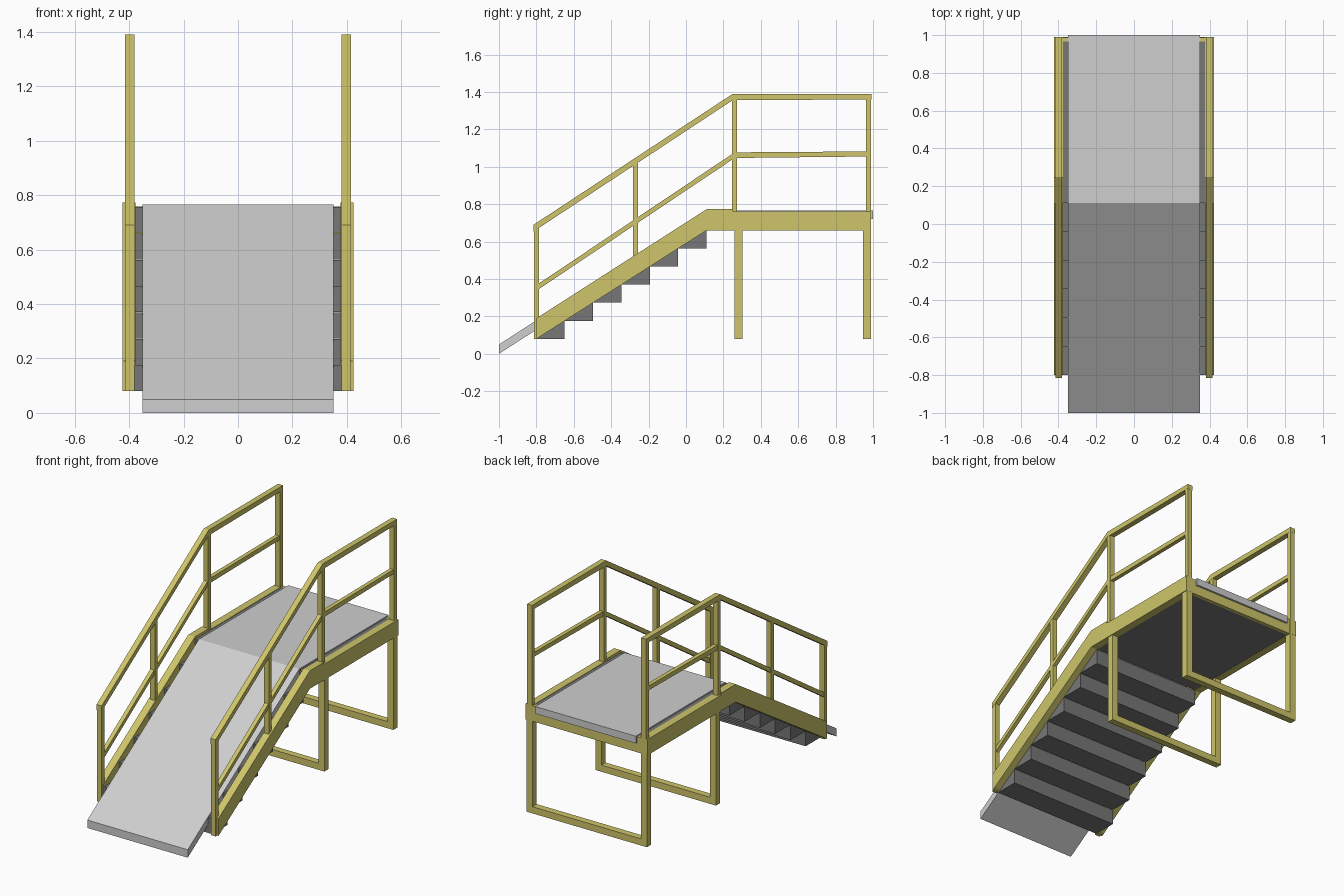
import bpy, bmesh

if "Cube" in bpy.data.objects:
    bpy.data.objects.remove(bpy.data.objects["Cube"])


def material(name, rgb):
    m = bpy.data.materials.new(name)
    m.diffuse_color = (*rgb, 1)
    m.use_nodes = True
    m.node_tree.nodes["Principled BSDF"].inputs["Base Color"].default_value = m.diffuse_color
    return m


YELLOW = material("safety yellow", (0.62, 0.56, 0.145))
LIGHT = material("light grey", (0.62, 0.62, 0.62))
DARK = material("dark grey", (0.185, 0.185, 0.185))


def extrude(name, profile, x0, x1, mat):
    """Extrude a side profile of (y, z) points from x0 to x1."""
    bm = bmesh.new()
    face = bm.faces.new([bm.verts.new((x0, y, z)) for y, z in profile])
    new = bmesh.ops.extrude_face_region(bm, geom=[face])["geom"]
    bmesh.ops.translate(bm, vec=(x1 - x0, 0, 0),
                        verts=[v for v in new if isinstance(v, bmesh.types.BMVert)])
    bmesh.ops.recalc_face_normals(bm, faces=bm.faces)
    mesh = bpy.data.meshes.new(name)
    bm.to_mesh(mesh)
    bm.free()
    ob = bpy.data.objects.new(name, mesh)
    bpy.context.collection.objects.link(ob)
    mesh.materials.append(mat)
    return ob


def box(name, x, y, z, mat):
    return extrude(name, [(y[0], z[0]), (y[1], z[0]), (y[1], z[1]), (y[0], z[1])], *x, mat)


def mirrored(ob):
    ob.modifiers.new("mirror", "MIRROR")
    return ob


def band(top, drop):
    """Closed profile lying below a top line, with the given drops."""
    return top + [(y, z - d) for (y, z), d in reversed(list(zip(top, drop)))]


# Walking surface: ramp and landing in one bent slab
extrude("ramp_slab", band([(-1, 0.05), (0.11, 0.765), (1, 0.765)], [0.05, 0.05, 0.045]),
        -0.35, 0.35, LIGHT)

# Stepped blocks under the ramp, and the landing core
run, rise = 0.91 / 6, 0.58 / 6
for i in range(6):
    y, z = -0.8 + run * i, 0.08 + rise * i
    box(f"step_{i + 1}", (-0.38, 0.38), (y, y + run), (z, z + rise - 0.001), DARK)
box("landing_core", (-0.38, 0.38), (0.11, 0.97), (0.662, 0.757), DARK)

# Side stringers and landing beams
mirrored(extrude("stringer", [(-0.8, 0.08), (-0.8, 0.19), (0.11, 0.773), (0.25, 0.773),
                              (0.25, 0.76), (0.99, 0.76), (0.99, 0.66), (0.11, 0.66)],
                 0.377, 0.424, YELLOW))
box("back_beam", (-0.38, 0.38), (0.965, 0.988), (0.66, 0.758), YELLOW)

# Leg frames: two legs joined by a floor bar
for name, y in (("front", (0.26, 0.302)), ("back", (0.946, 0.989))):
    mirrored(box(name + "_leg", (0.378, 0.42), y, (0.08, 0.67), YELLOW))
    box(name + "_floor_bar", (-0.38, 0.38), y, (0.08, 0.122), YELLOW)

# Handrail posts
for i, (y, z0, z1) in enumerate([(-0.8, 0.08, 0.68), (-0.27, 0.5, 1.02),
                                 (0.26, 0.74, 1.37), (0.976, 0.7, 1.37)]):
    mirrored(box(f"rail_post_{i + 1}", (0.381, 0.414), (y - 0.014, y + 0.014), (z0, z1), YELLOW))

# Top and middle rails
mirrored(extrude("top_rail", band([(-0.815, 0.69), (0.25, 1.39), (0.991, 1.39)],
                                  [0.036, 0.034, 0.03]), 0.38, 0.415, YELLOW))
mirrored(extrude("middle_rail", band([(-0.8, 0.367), (0.26, 1.077), (0.98, 1.082)],
                                     [0.03, 0.03, 0.027]), 0.385, 0.411, YELLOW))
